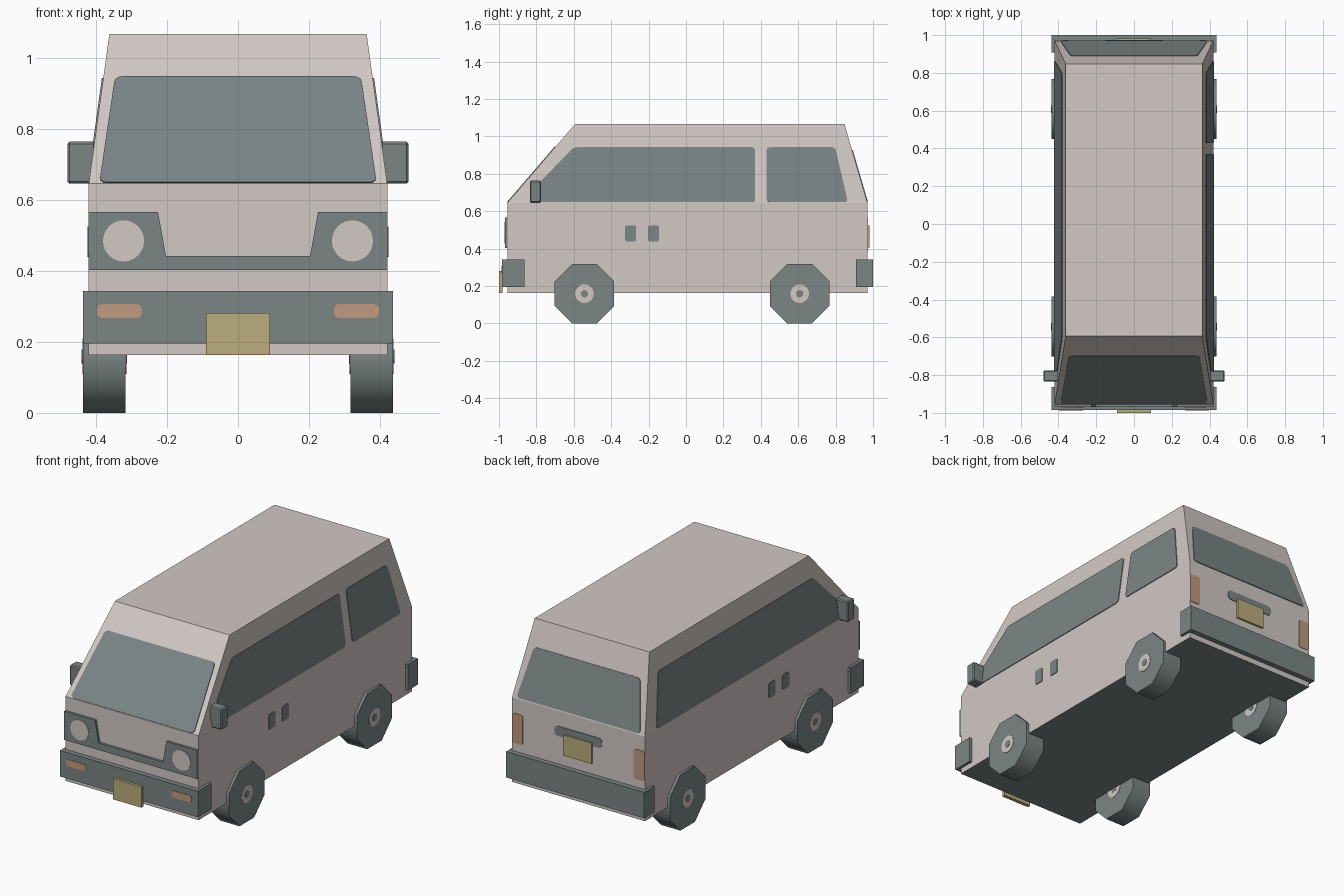
import bpy, bmesh, math
from mathutils import Vector

if "Cube" in bpy.data.objects:
    bpy.data.objects.remove(bpy.data.objects["Cube"])


def material(name, rgb):
    m = bpy.data.materials.new(name)
    m.diffuse_color = (*rgb, 1)
    m.use_nodes = True
    m.node_tree.nodes["Principled BSDF"].inputs["Base Color"].default_value = m.diffuse_color
    return m


PAINT = material("pale_paint", (0.64, 0.58, 0.56))
DARK = material("dark_grey", (0.20, 0.235, 0.235))
ORANGE = material("orange_lamp", (0.53, 0.32, 0.22))
YELLOW = material("yellow_plate", (0.50, 0.42, 0.21))

# body levels: z, half width, front y, back y
LOW, BELT, ROOF = (0.163, 0.42, -0.955, 0.97), (0.645, 0.42, -0.955, 0.97), (1.066, 0.362, -0.593, 0.847)


def finish(bm, name, *mats):
    bmesh.ops.recalc_face_normals(bm, faces=bm.faces[:])
    me = bpy.data.meshes.new(name)
    bm.to_mesh(me)
    bm.free()
    for m in mats:
        me.materials.append(m)
    ob = bpy.data.objects.new(name, me)
    bpy.context.collection.objects.link(ob)
    return ob


def box(name, mat, x, y, z, bevel=0):
    bm = bmesh.new()
    bmesh.ops.create_cube(bm, size=1)
    for v in bm.verts:
        v.co = [lo + (c + 0.5) * (hi - lo) for c, (lo, hi) in zip(v.co, (x, y, z))]
    if bevel:
        bmesh.ops.bevel(bm, geom=bm.edges[:], offset=bevel, segments=1, affect='EDGES')
    return finish(bm, name, mat)


def plate(name, mat, pts, normal, radius=0, thick=0.004):
    """Thin plate lying on a surface, with optional rounded corners."""
    bm = bmesh.new()
    bm.faces.new([bm.verts.new(p) for p in pts])
    if radius:
        bmesh.ops.bevel(bm, geom=bm.verts[:], offset=radius, segments=3, profile=0.5, affect='VERTICES')
    n = Vector(normal).normalized()
    new = bmesh.ops.extrude_face_region(bm, geom=bm.faces[:])["geom"]
    bmesh.ops.translate(bm, vec=n * thick, verts=[g for g in new if isinstance(g, bmesh.types.BMVert)])
    return finish(bm, name, mat)


def upper(i, z):
    """Body level value (1 half width, 2 front y, 3 back y) at height z above the belt."""
    t = (z - BELT[0]) / (ROOF[0] - BELT[0])
    return BELT[i] + max(t, 0) * (ROOF[i] - BELT[i])


def rect(a0, a1, b0, b1):
    return [(a0, b0), (a1, b0), (a1, b1), (a0, b1)]


def side_plate(name, s, yz, radius):
    n = (s * 0.421, 0, 0.058) if max(z for _, z in yz) > BELT[0] else (s, 0, 0)
    plate(name, DARK, [(s * upper(1, z), y, z) for y, z in yz], n, radius)


def disc(name, mat, center, axis, r, thick, seg=20):
    u = Vector((0, 0, 1))
    w = Vector(axis).cross(u)
    pts = [Vector(center) + r * (math.cos(a) * u + math.sin(a) * w)
           for a in (2 * math.pi * i / seg for i in range(seg))]
    plate(name, mat, pts, axis, 0, thick)


# body shell with a dark inset floor
bm = bmesh.new()
rings = [[bm.verts.new((x, y, z)) for x, y in ((-w, f), (w, f), (w, b), (-w, b))]
         for z, w, f, b in (LOW, BELT, ROOF)]
for lo, hi in zip(rings, rings[1:]):
    for i in range(4):
        j = (i + 1) % 4
        bm.faces.new((lo[i], lo[j], hi[j], hi[i]))
bm.faces.new(rings[2])
floor = bm.faces.new(rings[0][::-1])
bmesh.ops.inset_region(bm, faces=[floor], thickness=0.03)
floor.material_index = 1
finish(bm, "body", PAINT, DARK)

# windscreen and rear window
plate("windscreen", DARK, [(x, upper(2, z), z) for x, z in
      ((-0.39, 0.647), (0.39, 0.647), (0.346, 0.945), (-0.346, 0.945))], (0, -0.421, 0.362), 0.02)
plate("rear_window", DARK, [(x, upper(3, z), z) for x, z in
      ((-0.39, 0.652), (0.39, 0.652), (0.335, 0.925), (-0.335, 0.925))], (0, 0.421, 0.123), 0.02)

# side windows: split on the right, one long pane on the left
nose = [(-0.83, 0.648), (-0.83, 0.705), (-0.6, 0.942)]
tail = [(0.797, 0.942), (0.866, 0.648)]
side_plate("right_front_window", 1, nose + [(0.37, 0.942), (0.37, 0.648)], 0.018)
side_plate("right_rear_window", 1, [(0.43, 0.648), (0.43, 0.942)] + tail, 0.018)
side_plate("left_window", -1, nose + tail, 0.018)

# bumpers
box("front_bumper", DARK, (-0.436, 0.436), (-0.984, -0.863), (0.195, 0.343))
box("rear_bumper", DARK, (-0.436, 0.436), (0.909, 1.0), (0.195, 0.343))

# number plates, blank
box("front_plate", YELLOW, (-0.09, 0.09), (-1.0, -0.98), (0.163, 0.281))
box("rear_plate", YELLOW, (-0.09, 0.09), (0.965, 0.982), (0.406, 0.524))

# U-shaped headlight panel
half = [(0.203, 0.442), (0.225, 0.565), (0.42, 0.565), (0.42, 0.402)]
outline = half + [(-x, z) for x, z in reversed(half)]
plate("headlight_panel", DARK, [(x, -0.955, z) for x, z in outline], (0, -1, 0), 0, 0.013)

# tailgate handle
plate("tailgate_handle", DARK, [(x, 0.97, z) for x, z in rect(-0.15, 0.15, 0.505, 0.56)], (0, 1, 0), 0.02)

for s, side in ((1, "right"), (-1, "left")):
    # lamps
    disc(side + "_headlight", PAINT, (s * 0.322, -0.968, 0.484), (0, -1, 0), 0.058, 0.003, 24)
    plate(side + "_indicator", ORANGE, [(s * x, -0.984, z) for x, z in rect(0.27, 0.397, 0.267, 0.306)],
          (0, -1, 0), 0.014, 0.003)
    plate(side + "_tail_light", ORANGE, [(s * x, 0.97, z) for x, z in rect(0.35, 0.419, 0.39, 0.56)],
          (0, 1, 0), 0.012, 0.003)
    # door handles
    for label, y in (("front", -0.326), ("rear", -0.203)):
        side_plate(f"{side}_{label}_door_handle", s, rect(y, y + 0.059, 0.438, 0.524), 0.01)
    # wing mirror
    box(side + "_mirror", DARK, sorted((s * 0.4, s * 0.48)), (-0.834, -0.775), (0.645, 0.763), 0.006)
    # eight-sided wheels with hub discs on both faces
    for label, y in (("front", -0.543), ("rear", 0.608)):
        c = Vector((s * 0.376, y, 0.159))
        r = 0.159 / math.cos(math.pi / 8)
        bm = bmesh.new()
        bmesh.ops.create_cone(bm, cap_ends=True, segments=8, radius1=r, radius2=r, depth=0.12)
        for v in bm.verts:
            a = math.atan2(v.co.y, v.co.x) + math.pi / 8
            a = (round(a / (math.pi / 4) - 0.5) + 0.5) * math.pi / 4
            v.co = c + Vector((v.co.z, r * math.cos(a), r * math.sin(a)))
        wheel = finish(bm, f"{side}_{label}_wheel", DARK)
        for p in wheel.data.polygons:
            p.use_smooth = abs(p.normal.x) < 0.5
        for d, face in ((1, "outer"), (-1, "inner")):
            hub = c + Vector((s * d * 0.06, 0, 0))
            disc(f"{side}_{label}_{face}_hub", PAINT, hub, (s * d, 0, 0), 0.05, 0.002)
            disc(f"{side}_{label}_{face}_hub_cap", DARK, hub, (s * d, 0, 0), 0.02, 0.004, 12)
